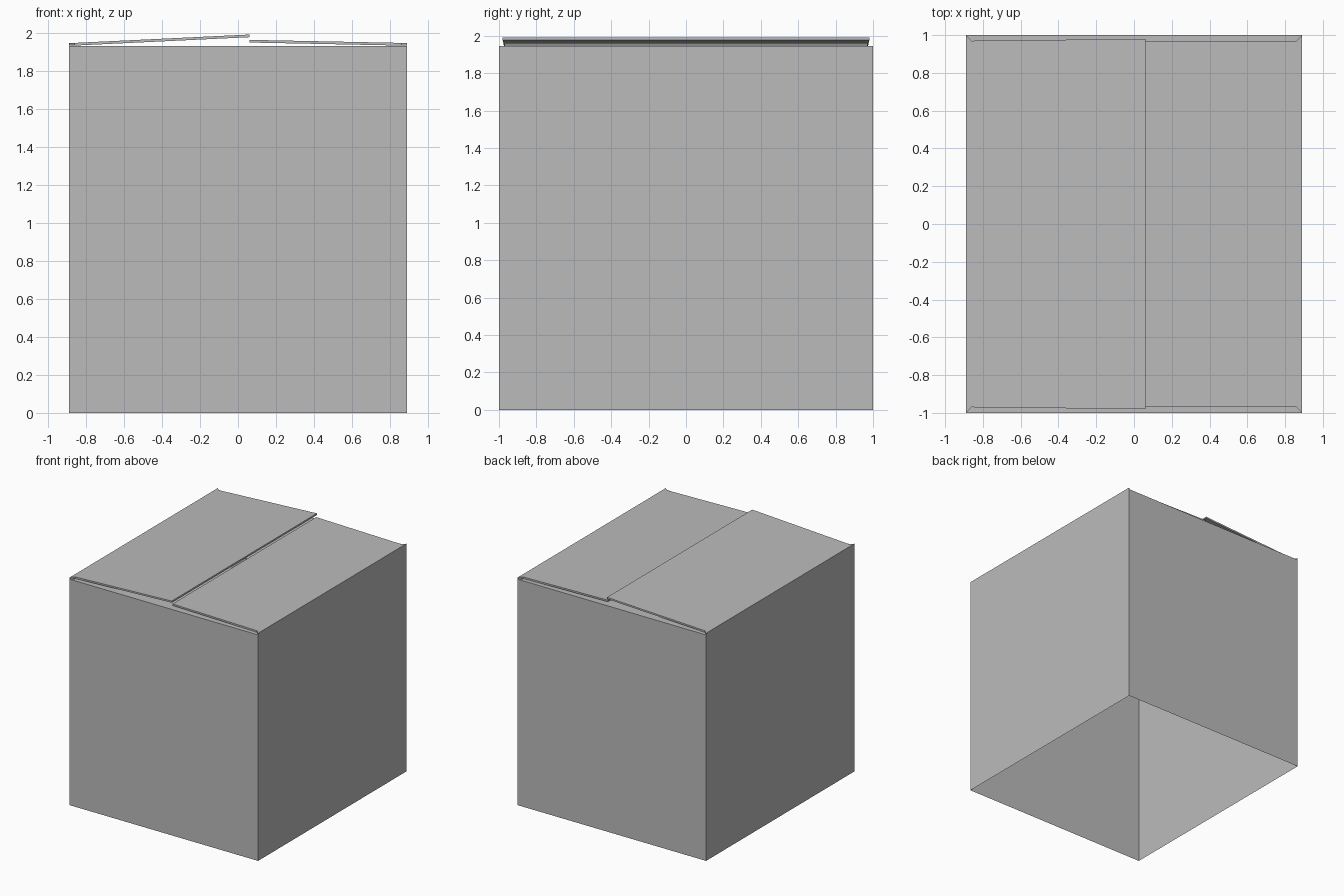
import bpy, bmesh

cube = bpy.data.objects.get("Cube")
if cube:
    bpy.data.objects.remove(cube, do_unlink=True)

HALF_W, HALF_D = 0.89, 1.0
SIDE_TOP, END_TOP = 1.945, 1.93
INSET = 0.03

card = bpy.data.materials.new("grey card")
card.use_nodes = True
card.diffuse_color = (0.5, 0.5, 0.5, 1)
card.node_tree.nodes["Principled BSDF"].inputs["Base Color"].default_value = card.diffuse_color


def panel(name, points, thickness=0):
    """One flat sheet, optionally thickened downwards."""
    mesh = bpy.data.meshes.new(name)
    bm = bmesh.new()
    bm.faces.new([bm.verts.new(p) for p in points])
    bm.to_mesh(mesh)
    bm.free()
    mesh.materials.append(card)
    obj = bpy.data.objects.new(name, mesh)
    bpy.context.collection.objects.link(obj)
    if thickness:
        mod = obj.modifiers.new("thickness", 'SOLIDIFY')
        mod.thickness = thickness
        mod.offset = -1
    return obj


# Four thin walls around an open bottom
for name, s in (("right", -1), ("left", 1)):
    x = s * HALF_W
    panel(name + "_wall", [(x, -s * HALF_D, 0), (x, s * HALF_D, 0),
                           (x, s * HALF_D, SIDE_TOP), (x, -s * HALF_D, SIDE_TOP)])
for name, s in (("front", -1), ("back", 1)):
    y = s * HALF_D
    panel(name + "_wall", [(s * HALF_W, y, 0), (-s * HALF_W, y, 0),
                           (-s * HALF_W, y, END_TOP), (s * HALF_W, y, END_TOP)])
    # Inner flap folded flat beneath the main flaps, tapered from its hinge
    inner = HALF_W - INSET
    panel(name + "_inner_flap",
          [(s * HALF_W, y, END_TOP), (-s * HALF_W, y, END_TOP),
           (-s * inner, y - s * INSET, END_TOP), (-s * inner, s * 0.1, END_TOP),
           (s * inner, s * 0.1, END_TOP), (s * inner, y - s * INSET, END_TOP)], 0.01)

# Main flaps: the right one rests raised above the left one
for name, s, tip_y, tip_z in (("right", -1, 0.98, 1.99), ("left", 1, 0.97, 1.962)):
    hinge, neck = s * HALF_W, s * (HALF_W - INSET)
    neck_y = HALF_D - INSET
    rim = [(hinge, HALF_D, SIDE_TOP), (neck, neck_y, SIDE_TOP + 0.001), (0.06, tip_y, tip_z)]
    outline = rim + [(x, -y, z) for x, y, z in reversed(rim)]
    if s < 0:
        outline.reverse()
    panel(name + "_main_flap", outline, 0.014)
